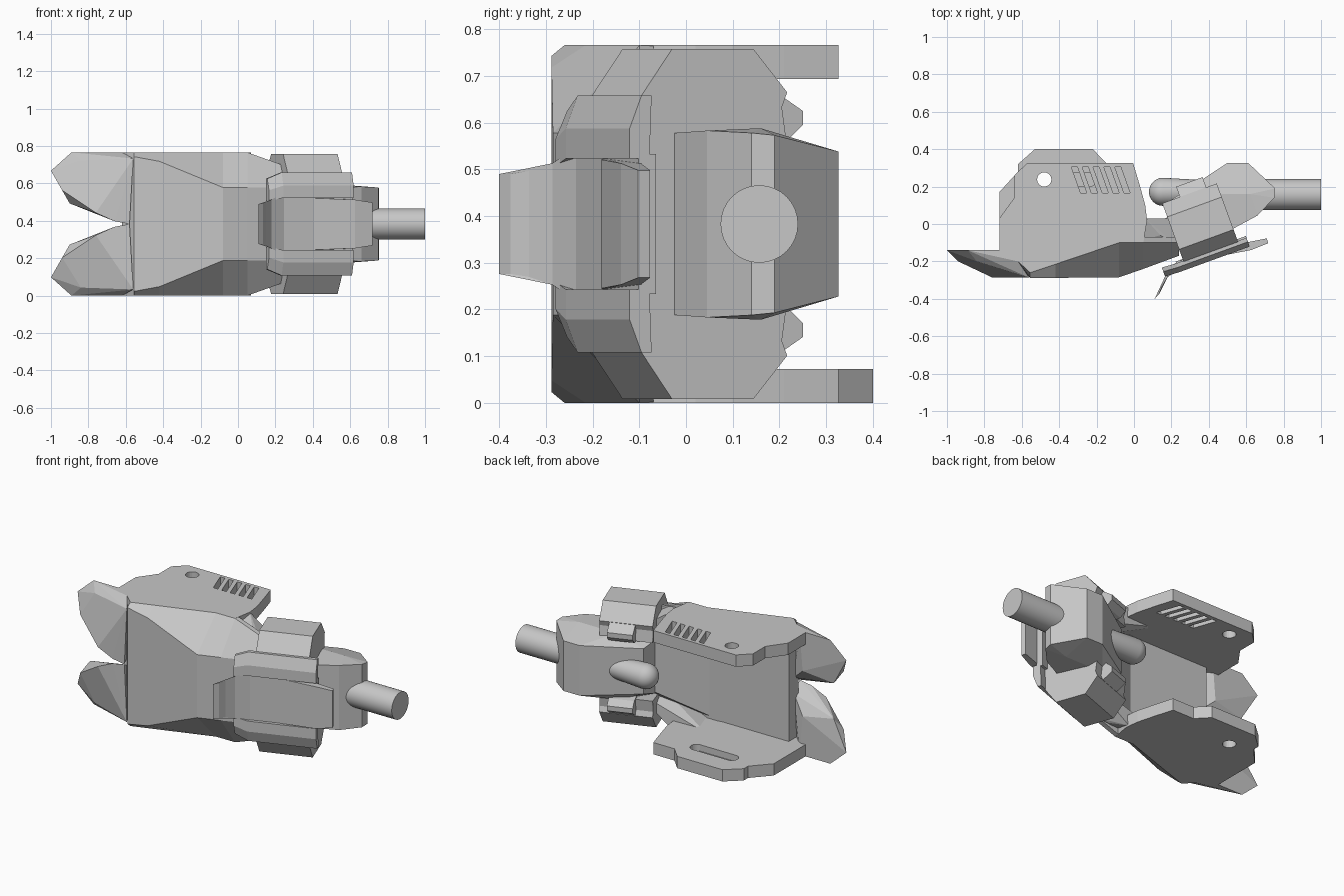
import bpy, bmesh, math

MID = 0.383  # height of the symmetry plane, and half the height
TILT = math.radians(20)

if "Cube" in bpy.data.objects:
    bpy.data.objects.remove(bpy.data.objects["Cube"])

grey = bpy.data.materials.new("plain grey")
grey.use_nodes = True
grey.diffuse_color = (0.57, 0.57, 0.57, 1)
grey.node_tree.nodes["Principled BSDF"].inputs["Base Color"].default_value = (0.57, 0.57, 0.57, 1)


def finish(name, bm, mirror=False, tilted=False, smooth=False):
    bmesh.ops.recalc_face_normals(bm, faces=bm.faces)
    mesh = bpy.data.meshes.new(name)
    bm.to_mesh(mesh)
    bm.free()
    mesh.materials.append(grey)
    ob = bpy.data.objects.new(name, mesh)
    bpy.context.collection.objects.link(ob)
    ob.location = (0.34, 0.06, MID) if tilted else (0, 0, MID)
    if tilted:
        ob.rotation_euler.z = TILT
    if mirror:
        mod = ob.modifiers.new("mirror", "MIRROR")
        mod.use_axis = (False, False, True)
        mod.use_mirror_merge = False
    if smooth:
        bpy.context.view_layer.objects.active = ob
        ob.select_set(True)
        bpy.ops.object.shade_smooth_by_angle(angle=math.radians(40))
        ob.select_set(False)
    return ob


def loft(name, rings, **kw):
    """Join closed rings of points and cap both ends."""
    bm = bmesh.new()
    loops = [[bm.verts.new(p) for p in r] for r in rings]
    n = len(loops[0])
    for a, b in zip(loops, loops[1:]):
        for i in range(n):
            j = (i + 1) % n
            bm.faces.new((a[i], a[j], b[j], b[i]))
    bm.faces.new(loops[0])
    bm.faces.new(loops[-1])
    return finish(name, bm, **kw)


def prism(name, outline, z0, z1, **kw):
    return loft(name, [[(x, y, z) for x, y in outline] for z in (z0, z1)], **kw)


def hull(name, points, **kw):
    bm = bmesh.new()
    for p in points:
        bm.verts.new(p)
    bmesh.ops.convex_hull(bm, input=bm.verts)
    bmesh.ops.dissolve_limit(bm, angle_limit=0.02, verts=bm.verts, edges=bm.edges)
    return finish(name, bm, **kw)


def both(points):
    return [(x, y, s * h) for x, y, h in points for s in (1, -1)]


def tube(name, profile, y, **kw):
    """Round body along x from (x, radius) pairs."""
    ang = [math.tau * i / 32 for i in range(32)]
    return loft(name, [[(x, y + r * math.cos(a), r * math.sin(a)) for a in ang]
                       for x, r in profile], smooth=True, **kw)


def cut(ob, cutter):
    cutter.hide_render = True
    cutter.hide_viewport = True
    cutter.display_type = "WIRE"
    mod = ob.modifiers.new("cut", "BOOLEAN")
    mod.operation = "DIFFERENCE"
    mod.solver = "EXACT"
    mod.object = cutter


def oval(x0, x1, y, r):
    pts = []
    for i in range(24):
        a = math.tau * (i + 0.5) / 24
        pts.append(((x1 if math.cos(a) > 0 else x0) + r * math.cos(a), y + r * math.sin(a)))
    return pts


# Front shell wall: sections along x (x, top y, top z, front y, front z), flat back
BACK = -0.12
sections = [(-0.62, -0.2, MID, -0.215, 0.22), (-0.555, -0.26, MID, -0.288, 0.36),
            (-0.42, -0.215, MID, -0.288, 0.335), (-0.08, -0.1, MID, -0.285, 0.195),
            (0.05, -0.1, MID, -0.24, 0.195), (0.24, -0.1, 0.315, -0.17, 0.195)]
rings = []
for x, yt, zt, yf, zf in sections:
    lip = max(yt + 0.03, BACK + 0.03)
    half = [(BACK, zt - 0.07), (lip, zt - 0.07), (lip, zt), (yt, zt), (yf, zf)]
    rings.append([(x, y, z) for y, z in half + [(y, -z) for y, z in reversed(half)]])
loft("front_shell", rings)

# Upper and lower side plates share the front part of the outline
edge = [(0.03, 0.21), (0.06, 0.1), (0.07, 0.02), (0.05, -0.1), (-0.1, -0.1),
        (-0.42, -0.215), (-0.555, -0.26), (-0.62, -0.2), (-0.72, -0.14)]
upper = prism("upper_plate", [(-0.72, 0.03), (-0.64, 0.14), (-0.64, 0.26), (-0.57, 0.327),
                              (-0.005, 0.327)] + edge, 0.31, MID)
lower = prism("lower_plate", [(-0.72, 0.17), (-0.62, 0.28), (-0.62, 0.32), (-0.53, 0.4),
                              (-0.22, 0.4), (-0.15, 0.327), (-0.005, 0.327)] + edge, -MID, -0.31)

# Gussets between the plates and the arm
hull("plate_gusset", [(-0.15, 0.02, 0.33), (-0.1, -0.13, 0.33), (0.33, 0.03, 0.19), (0.06, 0.03, 0.375),
                      (0.14, -0.06, 0.345), (0.2, -0.09, 0.32), (0.25, -0.1, 0.18)], mirror=True)

# Vent slots, round holes and the oval recess
for i in range(5):
    x = -0.335 + 0.058 * i
    cut(upper, prism("vent_cutter", [(x, 0.305), (x + 0.032, 0.305),
                                     (x + 0.082, 0.165), (x + 0.05, 0.165)], 0.25, 0.45))
hole = prism("hole_cutter", oval(-0.48, -0.48, 0.238, 0.038), -0.5, 0.5)
cut(upper, hole)
cut(lower, prism("recess_cutter", oval(-0.48, -0.24, 0.238, 0.038), -0.35, -0.25))
cut(lower, hole)

# Flared leaves with a flat back and a sloping front
hull("flared_leaf", [(-0.68, -0.14, MID), (-0.89, -0.14, MID), (-1, -0.14, 0.285), (-0.9, -0.16, 0.11),
                     (-0.7, -0.14, 0.14), (-0.94, -0.2, 0.18), (-0.84, -0.2, 0.34), (-0.62, -0.2, MID),
                     (-0.76, -0.285, 0.06), (-0.66, -0.285, 0.015), (-0.58, -0.283, 0),
                     (-0.56, -0.287, 0.35), (-0.6, -0.2, 0.05)], mirror=True)

# Arm housing, its link to the shell, the rear bulge and the shaft
hull("arm_housing", both([(0.2, 0.13, 0.14), (0.18, 0.02, 0.17), (0.5, 0.327, 0.155), (0.61, 0.327, 0.155),
                          (0.755, 0.19, 0.19), (0.75, 0.14, 0.195), (0.66, 0.045, 0.2),
                          (0.53, -0.025, 0.195), (0.36, 0.16, 0.205), (0.62, 0.16, 0.205),
                          (0.3, -0.08, 0.19)]))
hull("shell_link", both([(-0.08, -0.2, 0.19), (-0.085, -0.125, 0.3), (0.22, -0.15, 0.19),
                         (0.32, -0.05, 0.18), (0.2, 0.05, 0.15), (0.24, -0.1, 0.27)]))
dome = [(0.155 - 0.075 * math.cos(a), max(0.075 * math.sin(a), 0.003))
        for a in [math.pi / 2 * i / 8 for i in range(9)]]
tube("rear_bulge", dome + [(0.42, 0.06)], 0.172)
tube("shaft", [(0.6, 0.083), (1, 0.083)], 0.157)

# Clamps above and below the arm, joined along the front
clamp = [(-0.22, 0.2), (-0.22, 0.275), (-0.15, 0.375), (0.035, 0.375), (0.112, 0.282),
         (0.1, 0.25), (0.11, 0.18)]
loft("clamp", [[(u, v, z) for v, z in clamp] for u in (-0.16, 0.15)], mirror=True, tilted=True)
hook = [(0.08, 0.17), (0.08, 0.28), (0.112, 0.28), (0.17, 0.242), (0.17, 0.212), (0.135, 0.18)]
loft("clamp_hook", [[(u, v, z) for v, z in hook] for u in (-0.06, 0.09)], mirror=True, tilted=True)
prism("clamp_bridge", [(-0.16, -0.22), (0.15, -0.22), (0.15, -0.14), (-0.16, -0.14)],
      -0.22, 0.22, tilted=True)

# Front guard: rails, base panel, raised panel and tip flap
rail = [(-0.215, 0.275), (-0.238, 0.275), (-0.265, 0.205), (-0.265, 0.14), (-0.22, 0.14)]
loft("guard_rail", [[(u, v + dv, z * k) for v, z in rail] for u, dv, k in
                    ((-0.28, 0.005, 0.88), (-0.2, 0, 1), (0.2, 0, 1))], mirror=True, tilted=True)
prism("guard_panel", [(-0.2, -0.245), (0.2, -0.245), (0.2, -0.205), (-0.2, -0.205)],
      -0.15, 0.15, tilted=True)
hull("raised_panel", both([(-0.02, -0.24, 0.14), (-0.02, -0.25, 0.138), (0.2, -0.285, 0.13),
                           (0.3, -0.282, 0.115), (0.3, -0.255, 0.115), (0.2, -0.24, 0.13)]), tilted=True)
loft("tip_flap", [[(u, v, h), (u, v, -h), (u + 0.03, v + t, -h), (u + 0.03, v + t, h)] for u, v, h, t in
                  ((-0.373, -0.354, 0.107, 0.015), (-0.27, -0.27, 0.13, 0.05), (-0.19, -0.245, 0.165, 0.04))],
     tilted=True)
